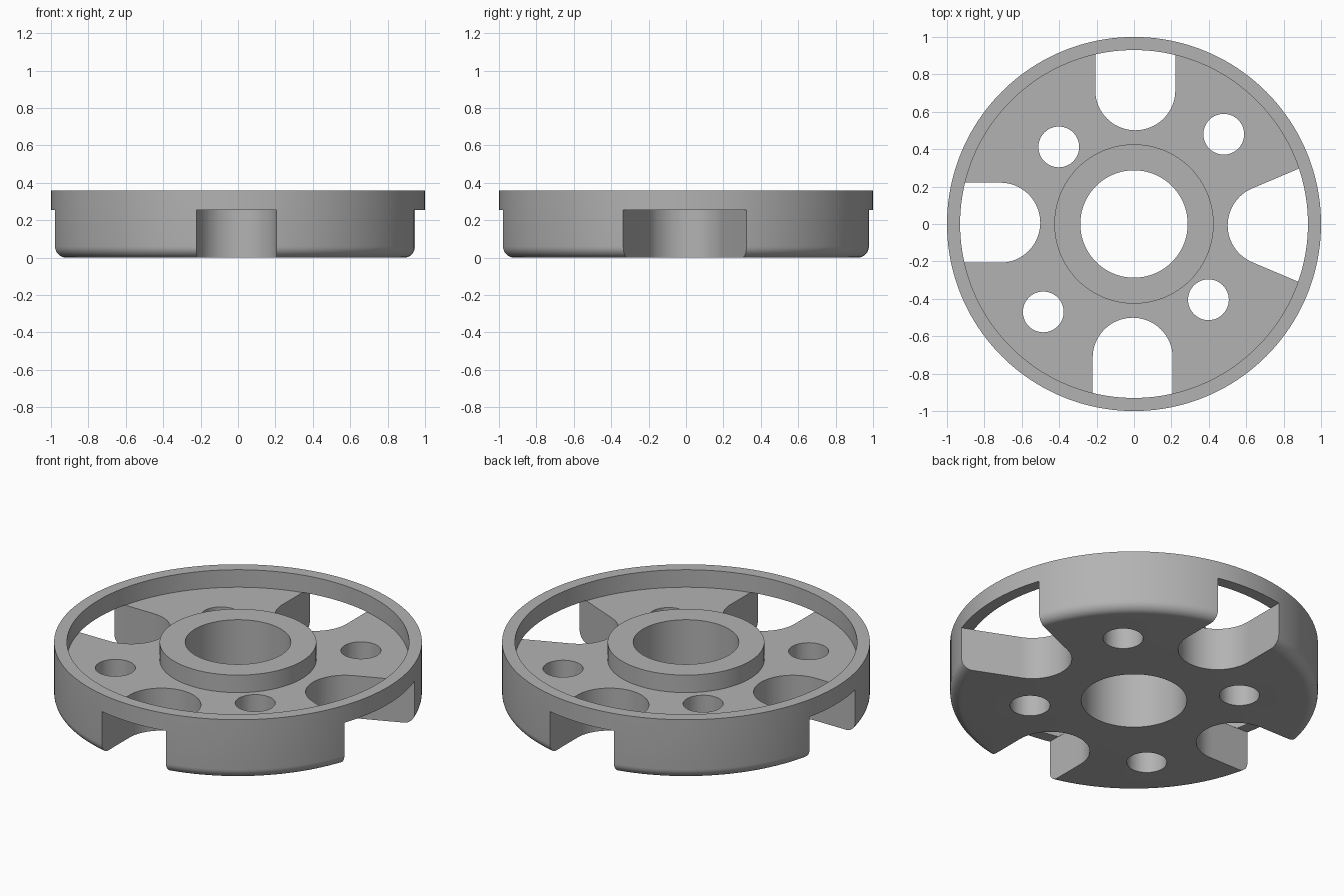
import bpy, bmesh
from math import sin, cos, pi, radians
from mathutils import Matrix

if "Cube" in bpy.data.objects:
    bpy.data.objects.remove(bpy.data.objects["Cube"], do_unlink=True)

HEIGHT, FLOOR = 0.36, 0.255
RIM_IN, HUB_OUT, BORE = 0.93, 0.426, 0.287
FILLET, SLOT_R, SLOT_C = 0.06, 0.214, 0.715

grey = bpy.data.materials.new("plain grey")
grey.use_nodes = True
colour = (0.45, 0.45, 0.45, 1)
grey.diffuse_color = colour
grey.node_tree.nodes["Principled BSDF"].inputs["Base Color"].default_value = colour


def make_object(name, bm):
    bmesh.ops.recalc_face_normals(bm, faces=bm.faces)
    mesh = bpy.data.meshes.new(name)
    bm.to_mesh(mesh)
    bm.free()
    mesh.materials.append(grey)
    obj = bpy.data.objects.new(name, mesh)
    bpy.context.collection.objects.link(obj)
    return obj


def lathe(name, profile, steps=160):
    """Revolve a closed (radius, z) profile around z."""
    bm = bmesh.new()
    rings = [[bm.verts.new((r * cos(2 * pi * i / steps), r * sin(2 * pi * i / steps), z))
              for i in range(steps)] for r, z in profile]
    for a, b in zip(rings, rings[1:] + rings[:1]):
        for i in range(steps):
            j = (i + 1) % steps
            bm.faces.new((a[i], a[j], b[j], b[i]))
    return make_object(name, bm)


def prism(name, outline, z0, z1, turn=0):
    """Extrude a flat outline upwards, then turn it around z."""
    bm = bmesh.new()
    face = bm.faces.new([bm.verts.new((x, y, z0)) for x, y in outline])
    top = bmesh.ops.extrude_face_region(bm, geom=[face])["geom"]
    bmesh.ops.translate(bm, vec=(0, 0, z1 - z0),
                        verts=[v for v in top if isinstance(v, bmesh.types.BMVert)])
    bmesh.ops.rotate(bm, verts=bm.verts, matrix=Matrix.Rotation(turn, 3, "Z"))
    return make_object(name, bm)


def slot_outline(flare, shift):
    """Round inner end, straight sides that open outwards by the flare angle."""
    start, end = pi / 2 + flare, 3 * pi / 2 - flare
    arc = [start + (end - start) * i / 32 for i in range(33)]
    pts = [(SLOT_C + SLOT_R * cos(a), shift + SLOT_R * sin(a)) for a in arc]
    reach = 1.2
    rise = (reach - pts[0][0]) * sin(flare) / cos(flare)
    return [(reach, pts[0][1] + rise)] + pts + [(reach, pts[-1][1] - rise)]


# Wheel body: rim, recessed web and raised hub
fillet = [(1 - FILLET + FILLET * sin(a), FILLET - FILLET * cos(a))
          for a in (pi / 2 * i / 8 for i in range(9))]
body = lathe("wheel_body", [(BORE, 0)] + fillet + [
    (1, HEIGHT), (RIM_IN, HEIGHT), (RIM_IN, FLOOR),
    (HUB_OUT, FLOOR), (HUB_OUT, HEIGHT), (BORE, HEIGHT)])

# Four edge slots, the one on the left side flared
cutters = []
for k in range(4):
    outline = slot_outline(radians(23), -0.007) if k == 0 else slot_outline(0, -0.007)
    cutters.append(prism("slot_cutter", outline, -0.1, FLOOR + 0.001, k * pi / 2))

# Four round holes through the web
for cx, cy in ((0.48, 0.48), (-0.402, 0.412), (-0.485, -0.47), (0.398, -0.405)):
    ring = [(cx + 0.109 * cos(2 * pi * i / 48), cy + 0.109 * sin(2 * pi * i / 48))
            for i in range(48)]
    cutters.append(prism("hole_cutter", ring, -0.1, HEIGHT + 0.1))

bpy.context.view_layer.objects.active = body
for cutter in cutters:
    cutter.hide_render = True
    mod = body.modifiers.new("cut", "BOOLEAN")
    mod.operation, mod.solver, mod.object = "DIFFERENCE", "EXACT", cutter
    bpy.ops.object.modifier_apply(modifier=mod.name)
    bpy.data.objects.remove(cutter, do_unlink=True)

# Smooth round walls, sharp rims
bpy.ops.object.select_all(action="DESELECT")
body.select_set(True)
bpy.ops.object.shade_smooth_by_angle(angle=radians(30))
